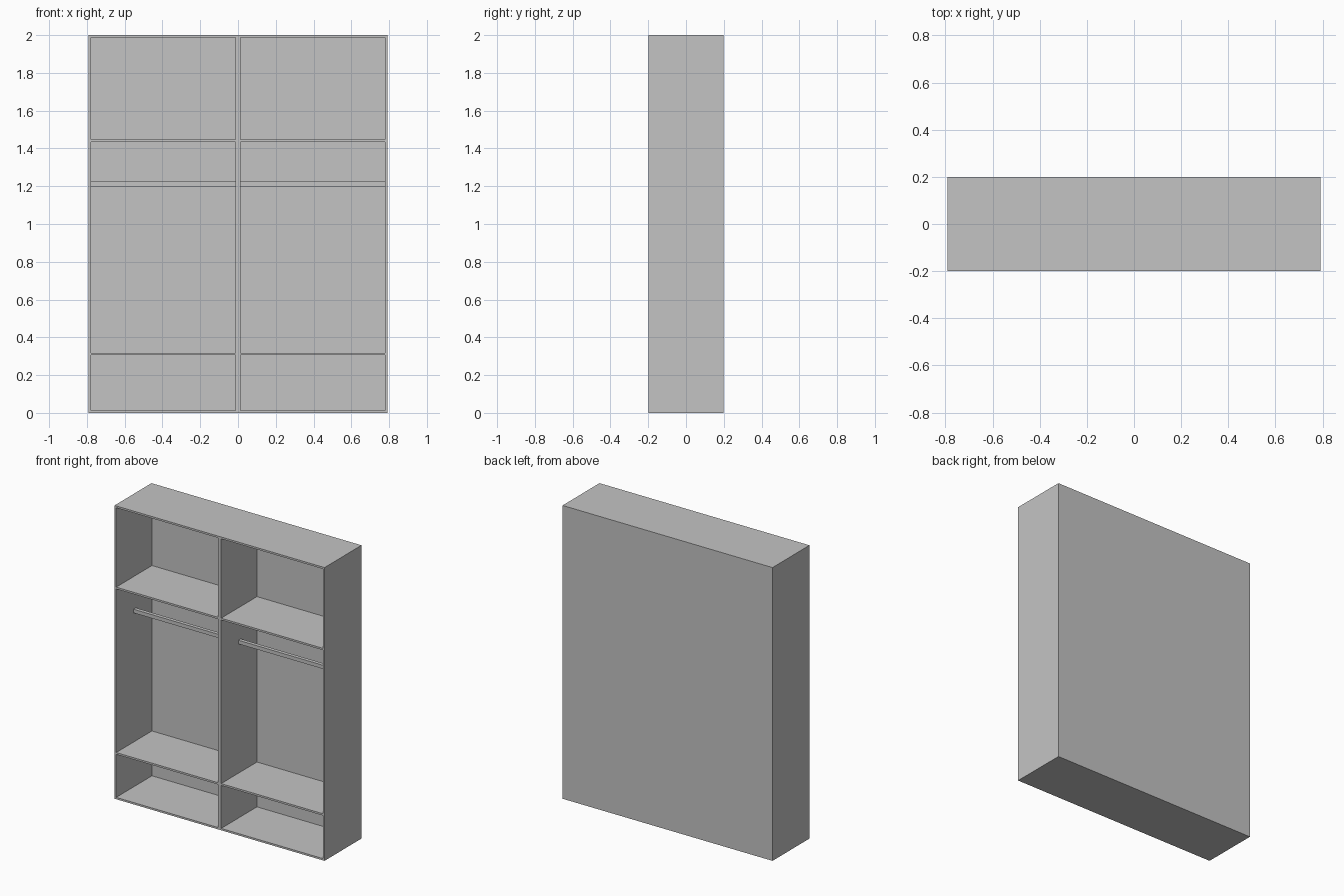
import bpy
import bmesh
from mathutils import Matrix, Vector

cube = bpy.data.objects.get("Cube")
if cube:
    bpy.data.objects.remove(cube, do_unlink=True)

# Overall dimensions
WIDTH, DEPTH, HEIGHT = 1.584, 0.398, 2.0
BOARD = 0.0125
ROD = 0.025
HALF = WIDTH / 2
BAY = HALF - 2 * BOARD

grey = bpy.data.materials.new("board grey")
grey.use_nodes = True
colour = (0.55, 0.55, 0.55, 1)
grey.diffuse_color = colour
grey.node_tree.nodes["Principled BSDF"].inputs["Base Color"].default_value = colour


def box(name, centre, size):
    """Axis-aligned board given by its centre and size."""
    bm = bmesh.new()
    bmesh.ops.create_cube(bm, size=1, matrix=Matrix.Diagonal((*size, 1)))
    mesh = bpy.data.meshes.new(name)
    bm.to_mesh(mesh)
    bm.free()
    mesh.materials.append(grey)
    obj = bpy.data.objects.new(name, mesh)
    obj.location = Vector(centre)
    bpy.context.collection.objects.link(obj)
    return obj


# Carcass: sides, centre divider, top, bottom and back
side_x = HALF - BOARD / 2
for name, x in (("right_side", -side_x), ("left_side", side_x)):
    box(name, (x, 0, HEIGHT / 2), (BOARD, DEPTH, HEIGHT))
inner_height = HEIGHT - 2 * BOARD
box("centre_divider", (0, 0, HEIGHT / 2), (2 * BOARD, DEPTH, inner_height))
for name, z in (("bottom_panel", BOARD / 2), ("top_panel", HEIGHT - BOARD / 2)):
    box(name, (0, 0, z), (WIDTH - 2 * BOARD, DEPTH, BOARD))
box("back_panel", (0, (DEPTH - BOARD) / 2, HEIGHT / 2),
    (WIDTH - 2 * BOARD, BOARD, inner_height))

# Each bay: two shelves and a square hanging rail
for side, sign in (("right", -1), ("left", 1)):
    x = sign * HALF / 2
    for name, z in (("lower_shelf", 0.312), ("upper_shelf", 1.44)):
        box(f"{side}_{name}", (x, -BOARD / 2, z), (BAY, DEPTH - BOARD, BOARD))
    box(f"{side}_hanging_rail", (x, 0, 1.212), (BAY, ROD, ROD))
